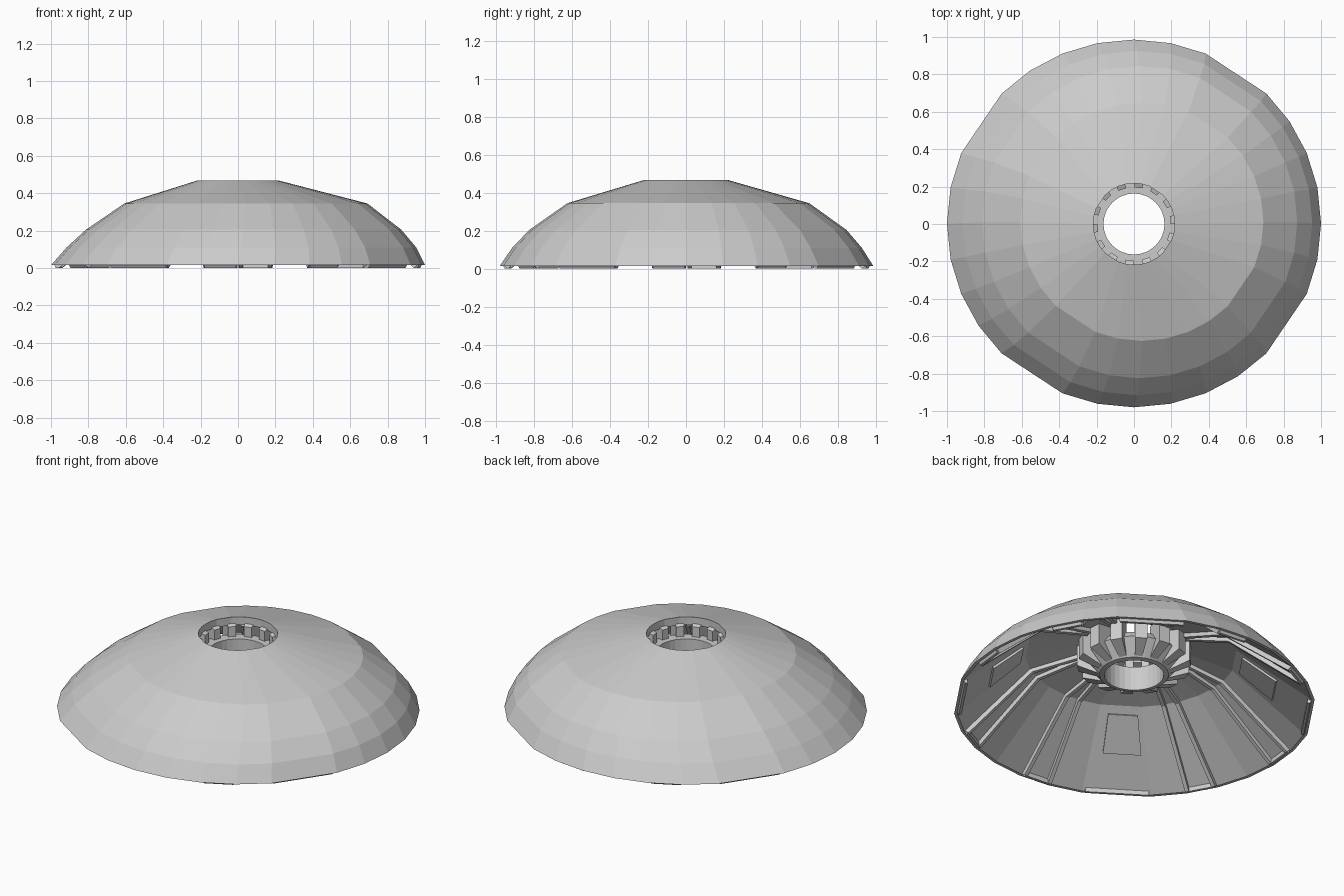
import bpy, bmesh, math
from mathutils import Vector

if "Cube" in bpy.data.objects:
    bpy.data.objects.remove(bpy.data.objects["Cube"])

STEP = math.radians(11.25)
GAPS = {5, 13, 21, 29}                      # skipped corners give four wide facets
CORNERS = [i for i in range(32) if i not in GAPS]
# outer dome rings: radius, y stretch, height, x offset, y offset
OUTER = [(0.218, 1.0, 0.468, 0, 0), (0.65, 0.98, 0.345, 0.042, 0.012),
         (0.843, 0.99, 0.205, 0.03, 0.01), (0.935, 0.985, 0.11, 0.018, 0.005),
         (1.0, 0.983, 0.015, 0, 0.003)]
# inner lining: collar, bend, then one straight cone to the rim
INNER = [(0.218, 1.0, 0.42, 0, 0), (0.585, 0.98, 0.332, 0.03, 0.01), (0.982, 0.983, 0.015, 0, 0.003)]


def mesh_object(name, verts, faces):
    mesh = bpy.data.meshes.new(name)
    mesh.from_pydata([tuple(v) for v in verts], [], faces)
    bm = bmesh.new()
    bm.from_mesh(mesh)
    bmesh.ops.recalc_face_normals(bm, faces=bm.faces)
    bm.to_mesh(mesh)
    bm.free()
    obj = bpy.data.objects.new(name, mesh)
    bpy.context.collection.objects.link(obj)
    return obj


def loft(name, sections, closed):
    """Join equal-length closed sections; close the run or cap its ends."""
    n, m = len(sections[0]), len(sections)
    verts = [p for s in sections for p in s]
    faces = []
    for i in range(m if closed else m - 1):
        k = (i + 1) % m
        for j in range(n):
            faces.append((i*n + j, i*n + (j+1) % n, k*n + (j+1) % n, k*n + j))
    if not closed:
        faces += [tuple(range(n)), tuple(range((m-1)*n, m*n))]
    return mesh_object(name, verts, faces)


def radial(a):
    return Vector((math.cos(a), math.sin(a), 0))


def tangent(a):
    return Vector((-math.sin(a), math.cos(a), 0))


def ring_point(ring, a, dr=0.0, dz=0.0):
    r, sy, z, cx, cy = ring
    return Vector((math.cos(a)*(r + dr) + cx, math.sin(a)*(r + dr)*sy + cy, z + dz))


# Faceted dome shell with an open top
loft("dome_shell", [[ring_point(k, i*STEP) for k in OUTER] +
                    [ring_point(k, i*STEP) for k in reversed(INNER)] for i in CORNERS], True)

# Ribs under the dome, following the inner lining
DEPTH = [(-0.006, -0.024), (-0.014, -0.02), (-0.024, -0.015)]


def rib(name, i, side):
    a = i * STEP
    rows = []
    for k in range(3):
        hi = ring_point(INNER[k], a, 0, 0.004)
        lo = ring_point(INNER[k], a, *DEPTH[k])
        if k == 0:                           # start outside the central drum
            hi = hi.lerp(ring_point(INNER[1], a, 0, 0.004), 0.22)
            lo = lo.lerp(ring_point(INNER[1], a, *DEPTH[1]), 0.22)
        near, far = tangent(a)*side*0.004, tangent(a)*side*0.026
        rows.append([hi + near, hi + far, lo + far, lo + near])
    loft(name, rows, False)


def sill(name, i, j):
    """Short sill along the rim between two corners."""
    rows = []
    for c, shift in ((i, 0.012), (j, -0.012)):
        a = c * STEP
        rows.append([ring_point(OUTER[4], a, dr, dz) + tangent(a)*shift for dr, dz in
                     ((-0.016, 0.004), (-0.026, -0.015), (-0.042, -0.015), (-0.04, 0.012))])
    loft(name, rows, False)


for q, g in enumerate(sorted(GAPS)):
    for s, (i, j) in enumerate(((g - 3, g - 2), (g + 2, g + 3))):
        rib(f"rib_{q}_{s}_a", i, 1)
        rib(f"rib_{q}_{s}_b", j, -1)
        sill(f"pair_sill_{q}_{s}", i, j)
    sill(f"wide_sill_{q}", g - 1, g + 1)

    # Raised plate inside each wide facet
    rows = []
    for u in (0.1, 0.78):
        row = []
        for v, d in ((0.1, 0), (0.55, 0), (0.55, 1), (0.1, 1)):
            ends = [ring_point(INNER[1], c*STEP).lerp(ring_point(INNER[2], c*STEP), v)
                    for c in (g - 1, g + 1)]
            inward = -radial(g*STEP)*0.008 - Vector((0, 0, 0.009))
            row.append(ends[0].lerp(ends[1], u) + inward*d)
        rows.append(row)
    loft(f"inner_plate_{q}", rows, False)

# Central funnel with a straight bore
FUNNEL = [(0.163, 0.215), (0.163, 0.36), (0.225, 0.36), (0.265, 0.31), (0.19, 0.22)]
loft("funnel", [[radial(i*STEP)*r + Vector((0, 0, z)) for r, z in FUNNEL]
                for i in range(32)], True)

# Tapered blocks between the funnel and the dome
BLOCK = [(0.19, 0.225), (0.31, 0.275), (0.31, 0.41), (0.22, 0.43), (0.195, 0.42), (0.195, 0.3)]
for i in range(14):
    a = math.radians(6) + i * math.tau / 14
    rows = [[radial(a)*r + tangent(a)*s*0.11*r + Vector((0, 0, z)) for r, z in BLOCK]
            for s in (-1, 1)]
    loft(f"drum_block_{i}", rows, False)
